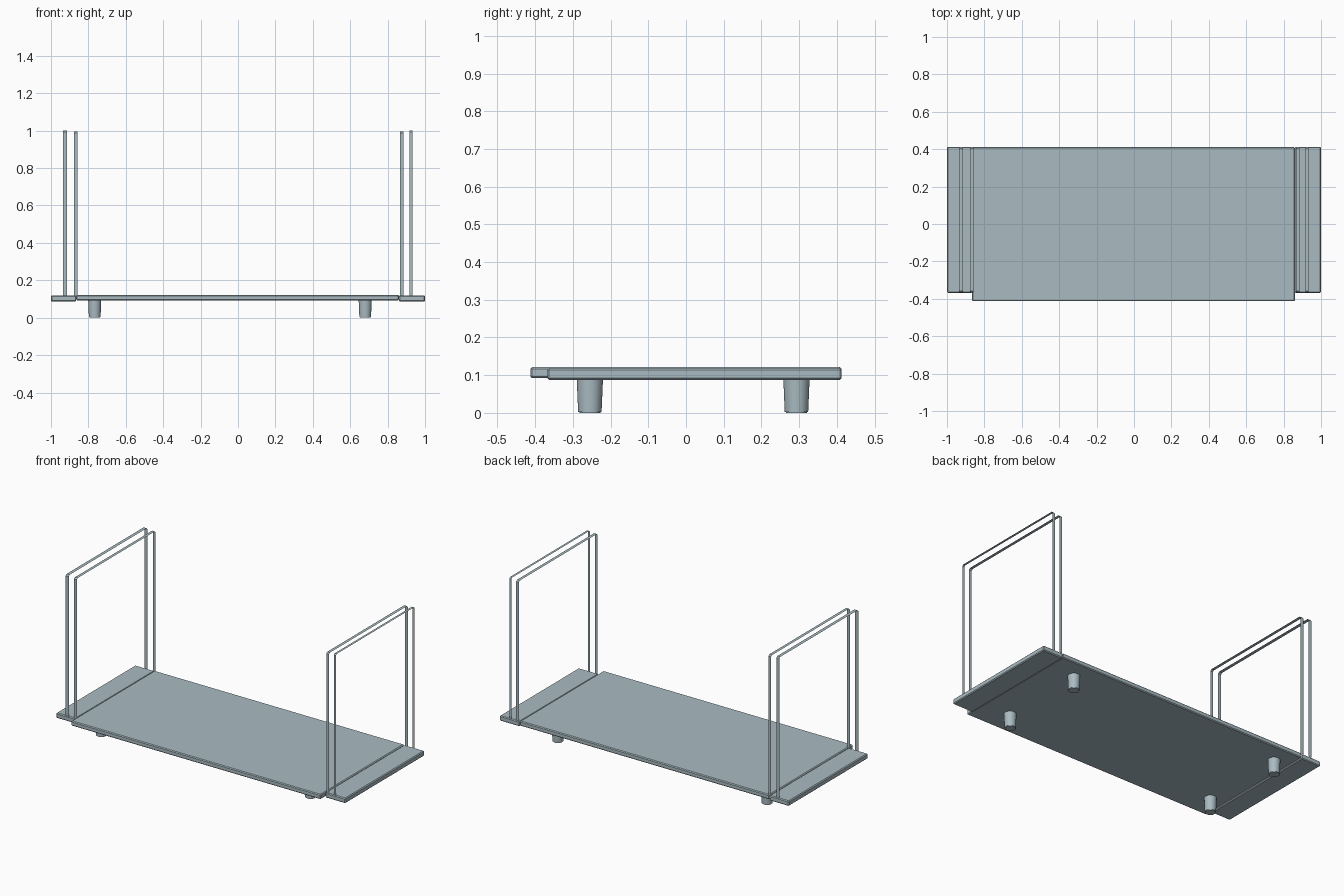
import bpy, bmesh

old = bpy.data.objects.get("Cube")
if old:
    bpy.data.objects.remove(old, do_unlink=True)

COLOUR = (0.40, 0.50, 0.54, 1)
mat = bpy.data.materials.new("pale blue grey")
mat.use_nodes = True
mat.diffuse_color = COLOUR
mat.node_tree.nodes["Principled BSDF"].inputs["Base Color"].default_value = COLOUR


def make(name, bm):
    mesh = bpy.data.meshes.new(name)
    bm.to_mesh(mesh)
    bm.free()
    mesh.materials.append(mat)
    ob = bpy.data.objects.new(name, mesh)
    bpy.context.collection.objects.link(ob)
    return ob


def board(name, x, y, z):
    """Flat board between the given limits, with softened edges."""
    bm = bmesh.new()
    bmesh.ops.create_cube(bm, size=1)
    for v in bm.verts:
        v.co = [lim[0] if c < 0 else lim[1] for c, lim in zip(v.co, (x, y, z))]
    bmesh.ops.bevel(bm, geom=bm.edges[:], offset=0.005, segments=1, affect='EDGES')
    return make(name, bm)


def hoop(name, x0, x1, top):
    """Thin flat band: up the front, over the top, down the back."""
    front, back, base, cut = -0.365, 0.412, 0.118, 0.008
    path = [(front, base), (front, top - cut), (front + cut, top),
            (back - cut, top), (back, top - cut), (back, base)]
    bm = bmesh.new()
    rows = [[bm.verts.new((x, y, z)) for x in (x0, x1)] for y, z in path]
    for a, b in zip(rows, rows[1:]):
        bm.faces.new((a[0], a[1], b[1], b[0]))
    return make(name, bm)


def foot(name, x, y):
    """Round tapered foot with a small rounded lower rim."""
    bm = bmesh.new()
    bmesh.ops.create_cone(bm, cap_ends=True, segments=32, radius1=0.031,
                          radius2=0.035, depth=0.094)
    rim = [e for e in bm.edges if all(v.co.z < 0 for v in e.verts)]
    bmesh.ops.bevel(bm, geom=rim, offset=0.003, segments=2, affect='EDGES')
    bmesh.ops.translate(bm, verts=bm.verts, vec=(x, y, 0.047))
    ob = make(name, bm)
    bpy.ops.object.select_all(action='DESELECT')
    ob.select_set(True)
    bpy.context.view_layer.objects.active = ob
    bpy.ops.object.shade_smooth_by_angle()


# Shelf boards
board("main_shelf", (-0.865, 0.86), (-0.413, 0.412), (0.092, 0.122))
board("right_end_panel", (-1, -0.865), (-0.368, 0.413), (0.087, 0.119))
board("left_end_panel", (0.86, 1), (-0.368, 0.413), (0.087, 0.119))

# Hoops at both ends
hoop("right_outer_hoop", -0.935, -0.914, 1.0)
hoop("right_inner_hoop", -0.877, -0.858, 0.995)
hoop("left_inner_hoop", 0.866, 0.885, 0.995)
hoop("left_outer_hoop", 0.918, 0.933, 1.0)

# Feet
for side, x in (("right", -0.766), ("left", 0.68)):
    for end, y in (("front", -0.255), ("back", 0.293)):
        foot(f"{end}_{side}_foot", x, y)
